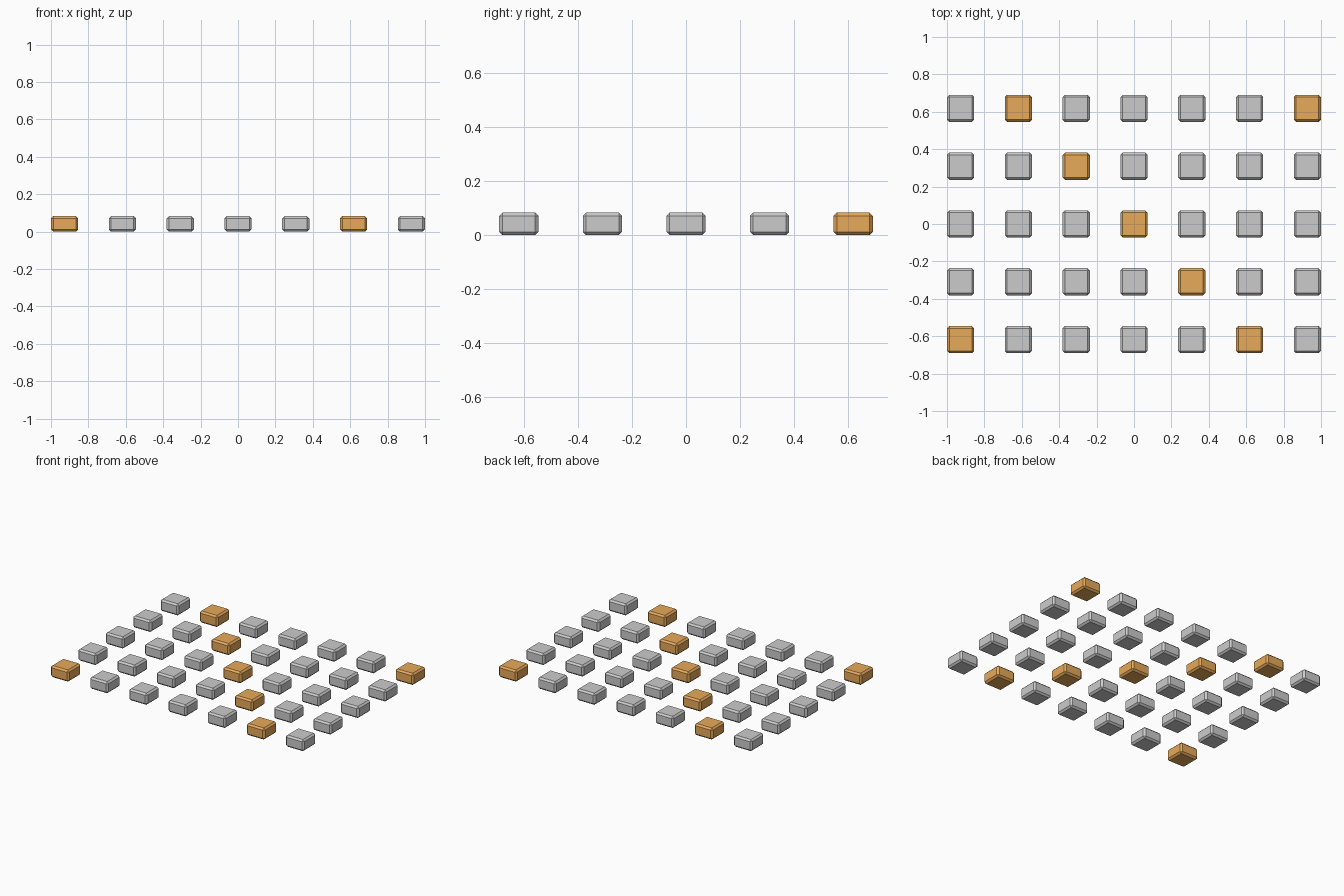
import bpy

if "Cube" in bpy.data.objects:
    bpy.data.objects.remove(bpy.data.objects["Cube"])

PITCH = 0.309
SIZE = 0.145
HEIGHT = 0.083
BEVEL = 0.012

orange = bpy.data.materials.new("orange")
orange.diffuse_color = (0.8, 0.4, 0.1, 1)
orange.use_nodes = True
orange.node_tree.nodes["Principled BSDF"].inputs["Base Color"].default_value = orange.diffuse_color

# Highlighted tiles: a diagonal plus two opposite corners (column, row)
HIGHLIGHT = {(i, -i) for i in range(-2, 3)} | {(-3, -2), (3, 2)}


def tile(col, row):
    """Chamfered block resting on the ground."""
    bpy.ops.mesh.primitive_cube_add(size=1, location=(col * PITCH, row * PITCH, HEIGHT / 2))
    ob = bpy.context.object
    ob.name = f"tile_row{row + 3}_column{col + 4}"
    ob.scale = (SIZE, SIZE, HEIGHT)
    bpy.ops.object.transform_apply(location=False, rotation=False, scale=True)
    chamfer = ob.modifiers.new("chamfer", 'BEVEL')
    chamfer.width = BEVEL
    chamfer.segments = 1
    if (col, row) in HIGHLIGHT:
        ob.data.materials.append(orange)


# Grid of seven columns by five rows
for row in range(-2, 3):
    for col in range(-3, 4):
        tile(col, row)
